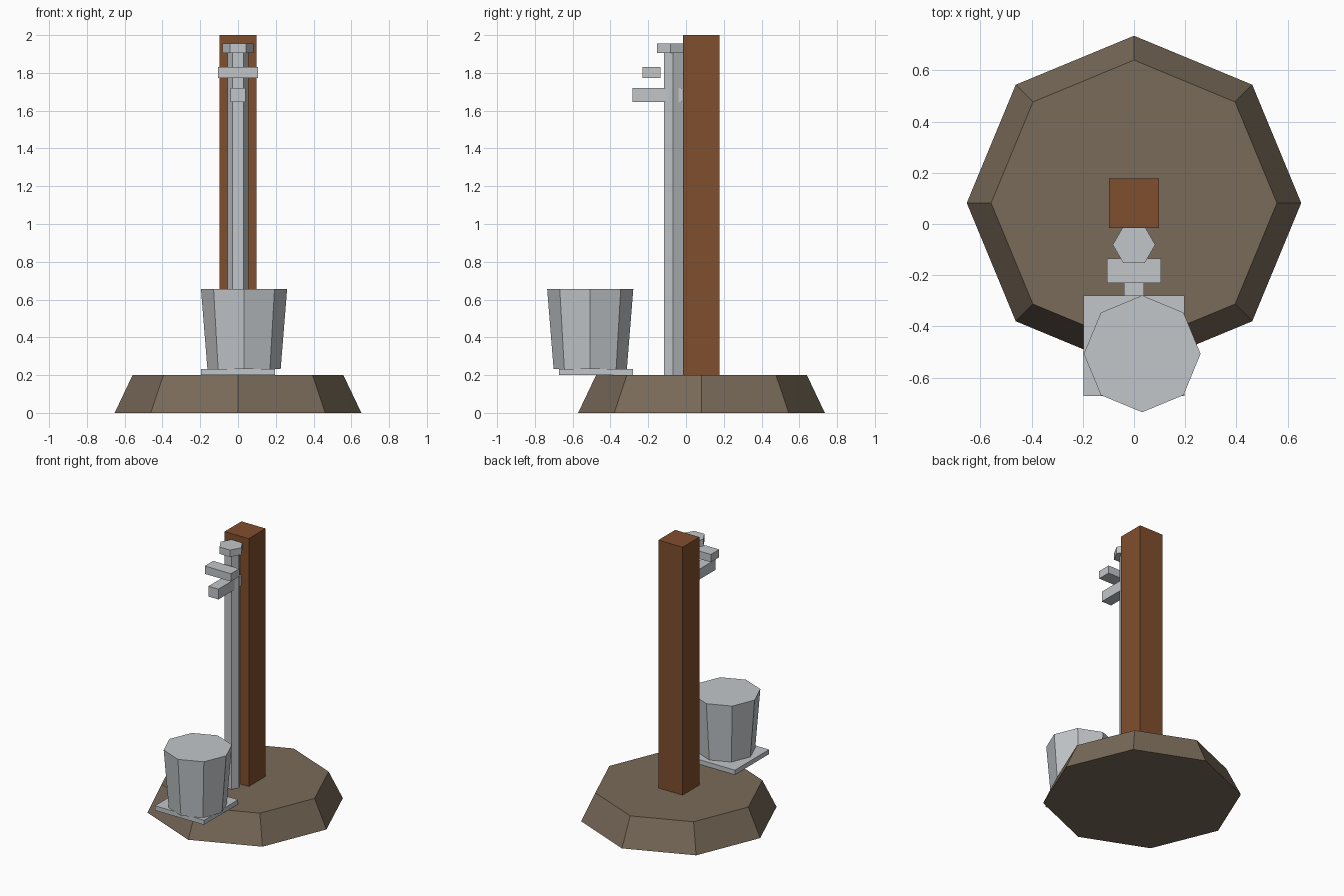
import bpy
import bmesh
from math import cos, sin, tau

if "Cube" in bpy.data.objects:
    bpy.data.objects.remove(bpy.data.objects["Cube"], do_unlink=True)


def make_material(name, rgb):
    mat = bpy.data.materials.new(name)
    mat.use_nodes = True
    colour = (*rgb, 1)
    mat.diffuse_color = colour
    mat.node_tree.nodes["Principled BSDF"].inputs["Base Color"].default_value = colour
    return mat


earth = make_material("earth brown", (0.19, 0.145, 0.1))
wood = make_material("wood brown", (0.216, 0.077, 0.027))
metal = make_material("light grey metal", (0.54, 0.565, 0.585))


def finish(name, bm, mat):
    bmesh.ops.recalc_face_normals(bm, faces=bm.faces)
    mesh = bpy.data.meshes.new(name)
    bm.to_mesh(mesh)
    bm.free()
    mesh.materials.append(mat)
    obj = bpy.data.objects.new(name, mesh)
    bpy.context.collection.objects.link(obj)


def box(name, low, high, mat):
    """Box between two opposite corners."""
    bm = bmesh.new()
    bmesh.ops.create_cube(bm, size=1)
    for v in bm.verts:
        v.co = [lo if c < 0 else hi for c, lo, hi in zip(v.co, low, high)]
    finish(name, bm, mat)


def frustum(name, sides, centre, z_low, z_high, r_low, r_high, mat):
    """Upright capped prism with a corner pointing along +x."""
    bm = bmesh.new()
    rings = []
    for z, r in ((z_low, r_low), (z_high, r_high)):
        rings.append([bm.verts.new((centre[0] + r * cos(tau * i / sides),
                                    centre[1] + r * sin(tau * i / sides), z))
                      for i in range(sides)])
        bm.faces.new(rings[-1])
    low, high = rings
    for i in range(sides):
        j = (i + 1) % sides
        bm.faces.new((low[i], low[j], high[j], high[i]))
    finish(name, bm, mat)


# Mound and post
frustum("ground_mound", 8, (0, 0.082), 0, 0.2, 0.653, 0.558, earth)
box("post", (-0.097, -0.015, 0.2), (0.097, 0.178, 2), wood)

# Standpipe with cap, spout and tap handle
frustum("water_pipe", 6, (0, -0.068), 0.2, 1.905, 0.056, 0.056, metal)
frustum("pipe_cap", 6, (0, -0.081), 1.905, 1.955, 0.083, 0.083, metal)
box("spout", (-0.04, -0.282, 1.645), (0.04, -0.018, 1.72), metal)
box("tap_handle", (-0.105, -0.231, 1.773), (0.105, -0.135, 1.83), metal)

# Bucket on its drain plate
box("drain_plate", (-0.197, -0.672, 0.2), (0.197, -0.28, 0.233), metal)
frustum("bucket", 8, (0.032, -0.507), 0.233, 0.655, 0.194, 0.228, metal)
